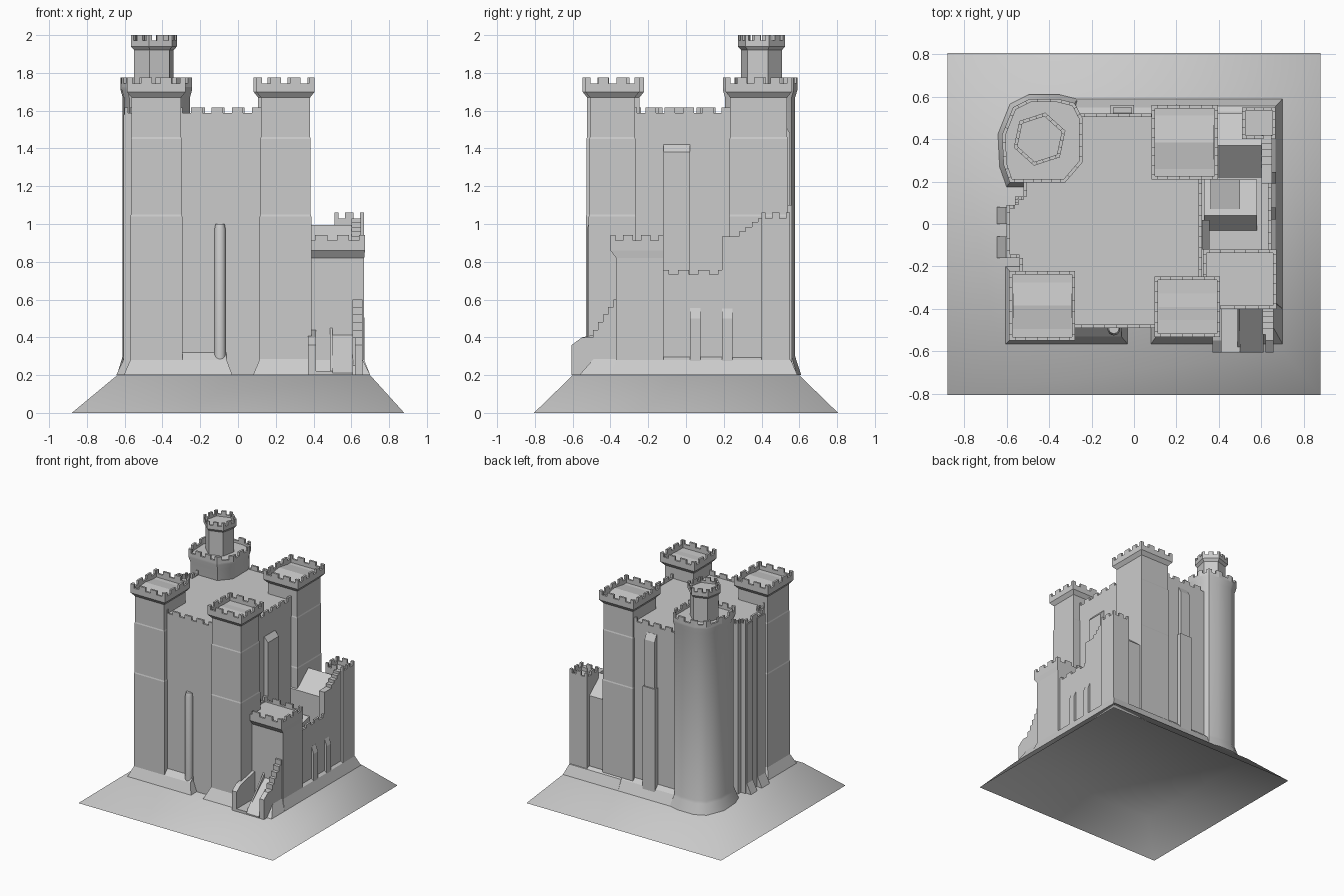
import bpy, bmesh
from math import sin, cos, radians
from mathutils import Vector

cube = bpy.data.objects.get("Cube")
if cube:
    bpy.data.objects.remove(cube)

stone = bpy.data.materials.new("grey stone")
stone.use_nodes = True
GREY = (0.6, 0.6, 0.6, 1)
stone.diffuse_color = GREY
for node in stone.node_tree.nodes:
    if node.type == 'BSDF_PRINCIPLED':
        node.inputs["Base Color"].default_value = GREY


def finish(name, bm, smooth=0):
    bmesh.ops.recalc_face_normals(bm, faces=bm.faces)
    if smooth:
        for f in bm.faces:
            f.smooth = True
        for e in bm.edges:
            e.smooth = e.calc_face_angle(0) < radians(smooth)
    me = bpy.data.meshes.new(name)
    bm.to_mesh(me)
    bm.free()
    me.materials.append(stone)
    ob = bpy.data.objects.new(name, me)
    bpy.context.collection.objects.link(ob)
    return ob


def add_loft(bm, rings, base=True):
    """Skin a list of equal-length rings of 3D points and cap the ends."""
    rows = [[bm.verts.new(p) for p in ring] for ring in rings]
    n = len(rows[0])
    for low, high in zip(rows, rows[1:]):
        for i in range(n):
            j = (i + 1) % n
            bm.faces.new((low[i], low[j], high[j], high[i]))
    if base:
        bm.faces.new(rows[0][::-1])
    bm.faces.new(rows[-1])


def loft(name, sections, smooth=0, base=True):
    bm = bmesh.new()
    add_loft(bm, [[(x, y, z) for x, y in pts] for pts, z in sections], base)
    return finish(name, bm, smooth)


def rect(x0, x1, y0, y1, grow=0):
    return [(x0 - grow, y0 - grow), (x1 + grow, y0 - grow),
            (x1 + grow, y1 + grow), (x0 - grow, y1 + grow)]


def box(name, x0, x1, y0, y1, z0, z1):
    return loft(name, [(rect(x0, x1, y0, y1), z0), (rect(x0, x1, y0, y1), z1)])


def extrude_x(name, yz, x0, x1):
    bm = bmesh.new()
    add_loft(bm, [[(x, y, z) for y, z in yz] for x in (x0, x1)])
    return finish(name, bm)


def scaled(pts, centre, s):
    return [(centre[0] + (x - centre[0]) * s, centre[1] + (y - centre[1]) * s) for x, y in pts]


def ngon(cx, cy, r, n, turn=0):
    return [(cx + r * cos(radians(turn + 360 * i / n)),
             cy + r * sin(radians(turn + 360 * i / n))) for i in range(n)]


def parapet(name, pts, z0, gap, top, pitch=0.1, closed=True, t=0.016):
    """Low wall with merlons along a counter-clockwise outline."""
    bm = bmesh.new()
    count = len(pts) if closed else len(pts) - 1
    for k in range(count):
        a, b = Vector(pts[k]), Vector(pts[(k + 1) % len(pts)])
        length = (b - a).length
        d = (b - a) / length
        inward = Vector((-d.y, d.x)) * t

        def piece(s, e, low, high):
            p, q = a + d * s, a + d * e
            ring = (p, q, q + inward, p + inward)
            add_loft(bm, [[(v.x, v.y, z) for v in ring] for z in (low, high)])

        piece(0, length, z0, gap)
        n = max(1, round(length / pitch))
        step = length / n
        for i in range(n + 1):
            piece(max(0, (i - 0.28) * step), min(length, (i + 0.28) * step), gap, top)
    return finish(name, bm)


# Sloping mound, an open shell underneath
loft("mound", [(rect(-.88, .88, -.805, .805), 0), (rect(-.64, .70, -.60, .60), .199)], 65, False)

# Main keep
keep = [(.32, -.49), (.32, .52), (-.52, .52), (-.52, .13), (-.56, .13), (-.56, .09),
        (-.60, .09), (-.60, -.16), (-.54, -.16), (-.54, -.49)]
loft("keep", [(keep, .2), (keep, 1.58)])
parapet("keep_parapet", keep, 1.575, 1.588, 1.617, .105)


# Square corner towers with set-offs, corbelled heads and shallow roofs
def tower(name, x0, x1, y0, y1, ridge):
    steps = [(0, .2), (0, 1.04), (-.003, 1.05), (-.003, 1.45), (-.006, 1.46),
             (-.006, 1.67), (.018, 1.70), (.018, 1.715)]
    loft(name, [(rect(x0, x1, y0, y1, g), z) for g, z in steps])
    parapet(name + "_parapet", rect(x0, x1, y0, y1, .018), 1.715, 1.745, 1.775, .1)
    extrude_x(name + "_roof", [(y0, 1.71), (y1, 1.71), ((y0 + y1) / 2, ridge)], x0, x1)


tower("front_right_tower", -.57, -.295, -.53, -.24, 1.73)
tower("front_left_tower", .115, .388, -.515, -.265, 1.72)
tower("back_left_tower", .10, .378, .228, .542, 1.735)

# Rounded corner tower
centre = (-.43, .39)
head = [(-.243, .29), (-.243, .50), (-.28, .57), (-.36, .59), (-.49, .59),
        (-.57, .55), (-.622, .42), (-.615, .28), (-.585, .195), (-.325, .195)]
body = scaled(head, centre, .94)
loft("round_tower", [(scaled(head, centre, 1.10), .2), (scaled(head, centre, .97), .28),
                     (body, .30), (body, 1.67), (head, 1.71), (head, 1.725)], 42)
parapet("round_tower_parapet", head, 1.72, 1.745, 1.775, .1)

# Hexagonal watch turret
small, wide = [ngon(-.445, .40, r, 6, 18) for r in (.11, .128)]
loft("turret", [(small, 1.72), (small, 1.92), (wide, 1.94), (wide, 1.955)])
parapet("turret_parapet", wide, 1.95, 1.972, 2.0, .075)

# Battered plinths
loft("front_plinth", [(rect(-.605, -.03, -.565, -.2), .2), (rect(-.57, -.06, -.53, -.24), .28),
                      (rect(-.57, -.06, -.49, -.26), .32)])
loft("left_plinth", [(rect(.08, .40, -.565, -.2), .2), (rect(.115, .39, -.515, -.2), .285)])
loft("corner_plinth", [(rect(.61, .70, -.565, -.3), .2), (rect(.61, .655, -.485, -.3), .29)])
loft("side_plinth", [(rect(.2, .70, -.40, .59), .2), (rect(.2, .668, -.37, .555), .28),
                     (rect(.2, .648, -.35, .53), .295)])
loft("back_plinth", [(rect(-.40, .3, .3, .59), .2), (rect(-.40, .3, .3, .55), .28),
                     (rect(-.40, .3, .3, .52), .31)])

# Pilasters on the plain side wall
for i, (y0, y1) in enumerate([(-.16, -.06), (0, .08)]):
    loft("side_pilaster_%d" % i, [(rect(-.645, -.5, y0, y1), .2),
                                  (rect(-.607, -.5, y0, y1), .28),
                                  (rect(-.607, -.5, y0, y1), 1.58)])

# Wall buttresses
front_ring = ngon(-.095, -.495, .03, 16)
loft("front_buttress", [(front_ring, .26), (front_ring, .97),
                        (scaled(front_ring, (-.095, -.48), .8), 1.0)], 40)
box("back_buttress_lower", -.11, .0, .5, .56, .25, 1.1)
loft("back_buttress", [(rect(-.10, -.01, .5, .55), 1.1), (rect(-.10, -.01, .5, .55), 1.48),
                       (rect(-.10, -.01, .5, .522), 1.53)])
loft("side_buttress", [(rect(.3, .355, -.12, .02), .3), (rect(.3, .355, -.12, .02), 1.38),
                       (rect(.3, .322, -.12, .02), 1.42)])

# Gatehouse on the side of the keep
loft("gatehouse", [(rect(.3, .668, -.37, -.12), .2), (rect(.3, .668, -.37, -.12), .82),
                   (rect(.3, .672, -.40, -.12), .86), (rect(.3, .672, -.40, -.12), .90)])
parapet("gatehouse_parapet", rect(.325, .672, -.40, -.12), .89, .912, .942, .11)

# Low court with small roofs behind its outer wall
box("court", .3, .61, -.12, .23, .2, .58)
box("court_wall", .60, .648, -.12, .20, .2, .70)
parapet("court_parapet", [(.648, -.12), (.648, .20)], .70, .733, .757, .11, False)
extrude_x("court_roof", [(-.04, .57), (.21, .57), (.21, .62), (.04, .66)], .33, .58)
extrude_x("court_hall", [(.07, .57), (.21, .57), (.21, .69), (.07, .66)], .36, .50)

# Pitched hall with a stepped outer wall
extrude_x("hall", [(.22, .2), (.52, .2), (.52, .87), (.37, .995), (.22, .87)], .3, .61)
extrude_x("stepped_wall", [(.19, .2), (.42, .2), (.42, 1.03), (.38, 1.03), (.38, 1.01), (.35, 1.01),
                           (.35, .985), (.315, .985), (.315, .96), (.28, .96), (.28, .935),
                           (.19, .935)], .60, .65)
box("corner_turret", .51, .668, .40, .55, .2, 1.0)
parapet("corner_turret_parapet", rect(.51, .668, .40, .55), 1.0, 1.03, 1.06, .09)

# Slim buttresses on the outer wall
for i, y in enumerate((.022, .19)):
    loft("slim_buttress_%d" % i, [(rect(.6, .67, y, y + .055), .25),
                                  (rect(.6, .67, y, y + .055), .50),
                                  (rect(.6, .649, y, y + .055), .555)])

# Entrance stair with side walls
box("stair_floor", .37, .50, -.605, -.36, .2, .222)
extrude_x("stair_left_wall", [(-.605, .2), (-.36, .2), (-.36, .44), (-.55, .40), (-.605, .36)],
          .37, .412)
extrude_x("stair_ramp", [(-.605, .2), (-.36, .2), (-.36, .42), (-.605, .21)], .50, .61)
extrude_x("stair_blade", [(-.59, .21), (-.36, .21), (-.36, .46)], .488, .50)
steps = [(-.52, .2), (-.36, .2), (-.36, .60)]
y, z = -.385, .60
for i in range(5):
    steps += [(y, z), (y, z - .04)]
    y, z = y - .027, z - .04
steps += [(-.52, z)]
extrude_x("stair_right_wall", steps, .605, .658)
extrude_x("stair_outer_kerb", [(-.605, .2), (-.49, .2), (-.49, .40), (-.55, .40), (-.605, .36)],
          .62, .658)
